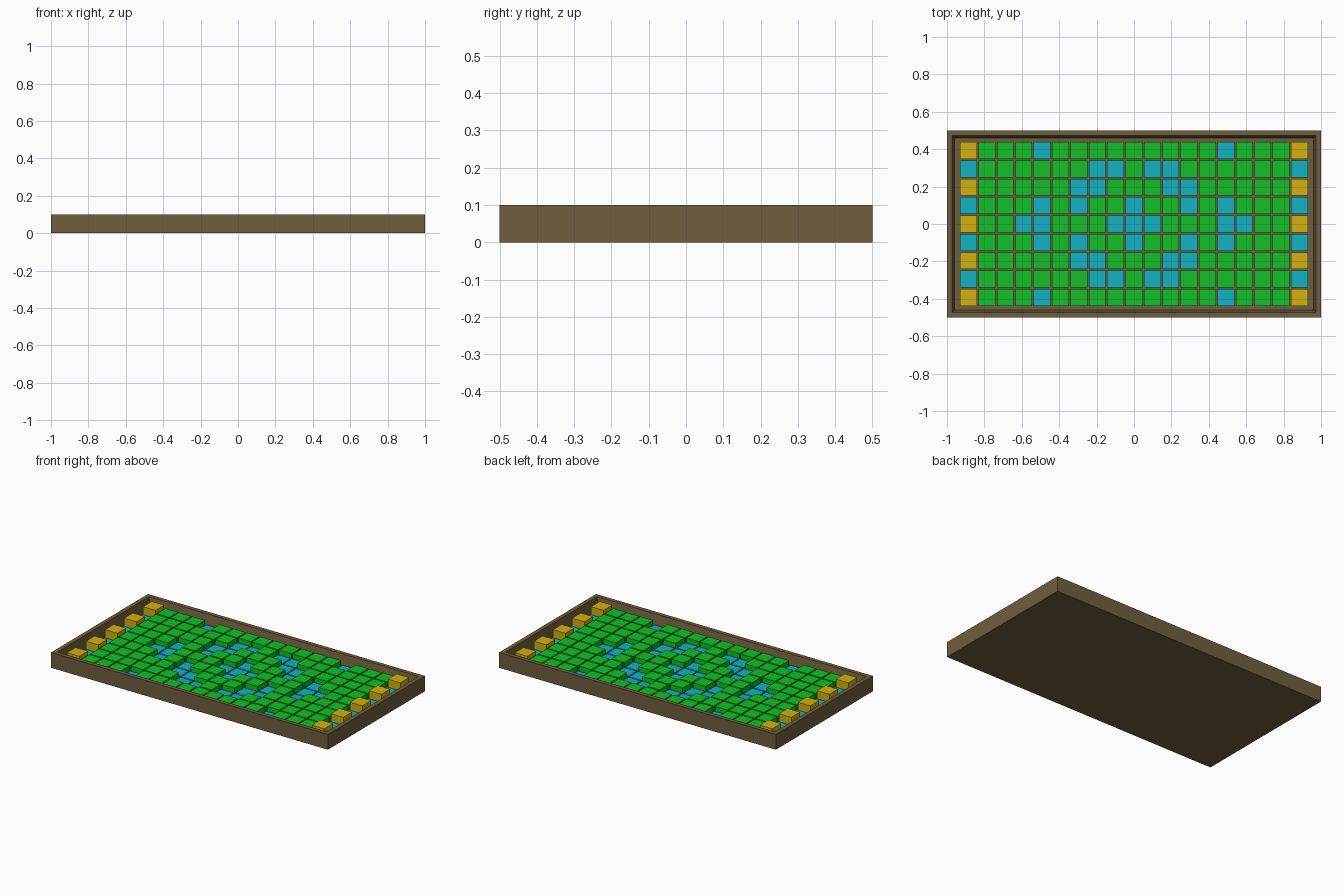
import bpy, bmesh
from mathutils import Matrix

default = bpy.data.objects.get("Cube")
if default:
    bpy.data.objects.remove(default)


def material(name, rgb):
    m = bpy.data.materials.new(name)
    m.use_nodes = True
    colour = (*rgb, 1)
    m.diffuse_color = colour
    m.node_tree.nodes["Principled BSDF"].inputs["Base Color"].default_value = colour
    return m


wood = material("brown wood", (0.162, 0.114, 0.048))
green = material("green", (0.006, 0.53, 0.02))
blue = material("turquoise", (0.006, 0.45, 0.54))
gold = material("gold", (0.65, 0.44, 0.005))


def finish(name, bm, mat):
    bmesh.ops.recalc_face_normals(bm, faces=bm.faces)
    mesh = bpy.data.meshes.new(name)
    bm.to_mesh(mesh)
    bm.free()
    mesh.materials.append(mat)
    obj = bpy.data.objects.new(name, mesh)
    bpy.context.collection.objects.link(obj)
    return obj


def add_box(bm, x, y, z0, z1, sx, sy):
    place = Matrix.Translation((x, y, (z0 + z1) / 2)) @ Matrix.Diagonal((sx, sy, z1 - z0, 1))
    return bmesh.ops.create_cube(bm, size=1, matrix=place)["verts"]


FLOOR = 0.025

# Tray: a slab with a rim and gently sloping inner walls
bm = bmesh.new()
add_box(bm, 0, 0, 0, 0.1, 2, 1)
bm.faces.ensure_lookup_table()
bm.normal_update()
top = max(bm.faces, key=lambda f: f.normal.z)
bmesh.ops.inset_region(bm, faces=[top], thickness=0.038)
bmesh.ops.inset_region(bm, faces=[top], thickness=0.02)
for v in top.verts:
    v.co.z = FLOOR
finish("tray", bm, wood)

# Tile pattern, one row per line, mirrored in x and y from the centre outwards
PATTERN = [
    "bb...bb..g",
    "b..b.b...b",
    "..bb.....g",
    ".bb......b",
    ".....b...g",
]
PITCH, TILE = 0.0983, 0.09
KINDS = {
    ".": ("green_tiles", green, 0.074),
    "b": ("turquoise_tiles", blue, 0.046),
    "g": ("gold_end_blocks", gold, 0.094),
}

for key, (name, mat, height) in KINDS.items():
    bm = bmesh.new()
    for col in range(-9, 10):
        for row in range(-4, 5):
            if PATTERN[abs(row)][abs(col)] == key:
                add_box(bm, col * PITCH, row * PITCH, FLOOR, height, TILE, TILE)
    finish(name, bm, mat)
